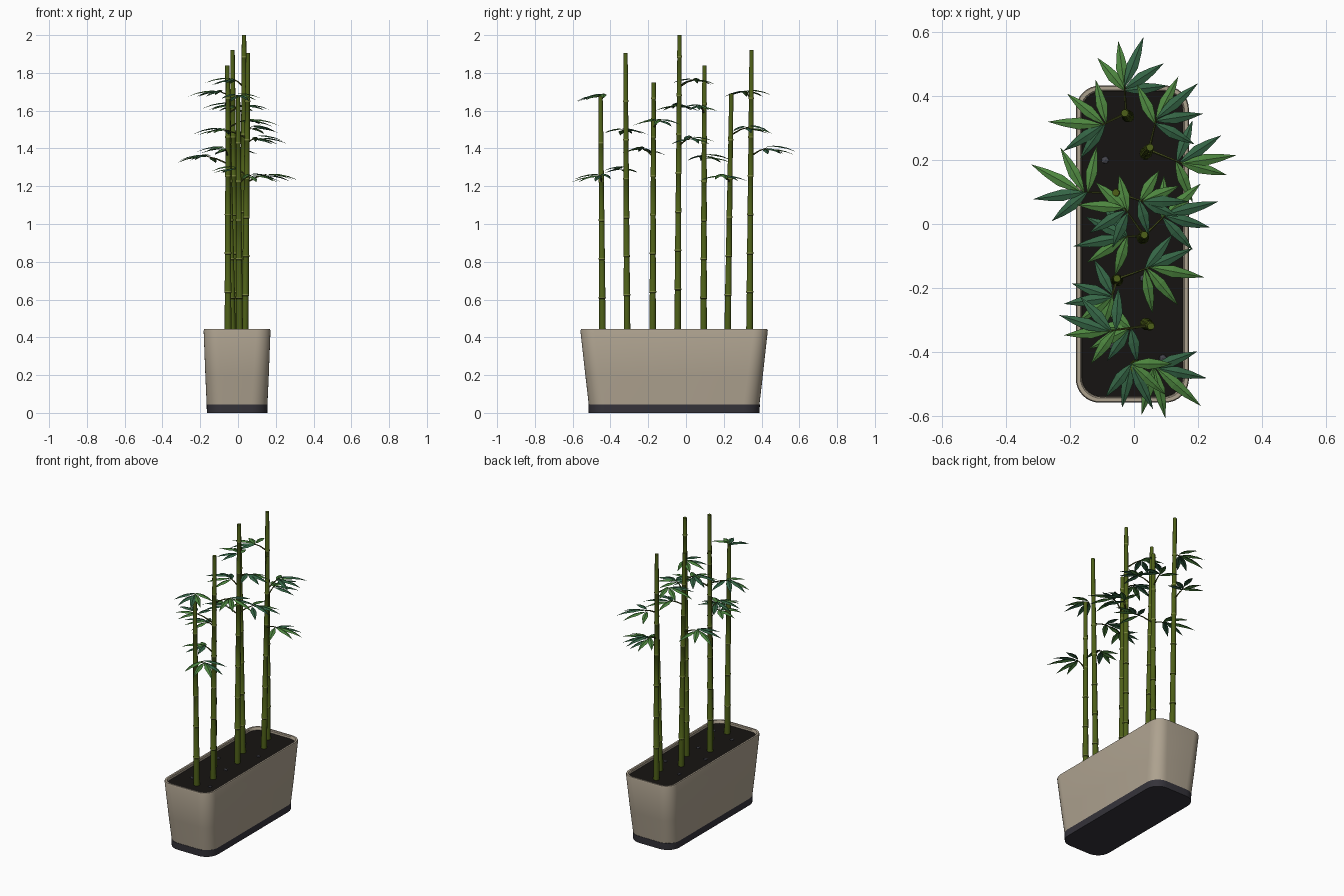
import bpy, bmesh, math, random
from mathutils import Vector

if "Cube" in bpy.data.objects:
    bpy.data.objects.remove(bpy.data.objects["Cube"])
random.seed(4)

def mat(name, r, g, b):
    m = bpy.data.materials.new(name)
    m.diffuse_color = (r, g, b, 1)
    m.use_nodes = True
    m.node_tree.nodes["Principled BSDF"].inputs["Base Color"].default_value = m.diffuse_color
    return m

POT = mat("beige pot", .42, .36, .275)
BASE = mat("dark base", .035, .033, .042)
SOIL = mat("black soil", .008, .007, .006)
STALK = mat("stalk green", .075, .115, .009)
NODE = mat("node light green", .19, .23, .045)
TWIG = mat("twig olive", .06, .075, .012)
LEAF_D = mat("leaf dark green", .035, .13, .06)
LEAF_L = mat("leaf light green", .075, .24, .05)
STONE = mat("grey pebble", .06, .06, .075)

def finish(name, bm, mats, smooth=None):
    bmesh.ops.recalc_face_normals(bm, faces=bm.faces)
    me = bpy.data.meshes.new(name)
    bm.to_mesh(me)
    bm.free()
    for m in mats:
        me.materials.append(m)
    ob = bpy.data.objects.new(name, me)
    bpy.context.collection.objects.link(ob)
    if smooth:
        bpy.ops.object.select_all(action='DESELECT')
        bpy.context.view_layer.objects.active = ob
        ob.select_set(True)
        bpy.ops.object.shade_smooth_by_angle(angle=math.radians(smooth))
    return ob

def loft(bm, rings, caps=(True, True), idx=None):
    """Bridge rings of points; idx gives a material per band."""
    vs = [[bm.verts.new(p) for p in r] for r in rings]
    n = len(vs[0])
    for k in range(len(vs) - 1):
        for i in range(n):
            j = (i + 1) % n
            f = bm.faces.new((vs[k][i], vs[k][j], vs[k+1][j], vs[k+1][i]))
            if idx:
                f.material_index = idx[k]
    if caps[0]:
        bm.faces.new(vs[0][::-1])
    if caps[1]:
        bm.faces.new(vs[-1])

CX, CY = -.005, -.063
def rounded(z, hx, hy, r, seg=8):
    pts = []
    for q, (sx, sy) in enumerate(((1, 1), (-1, 1), (-1, -1), (1, -1))):
        for i in range(seg + 1):
            a = math.pi / 2 * (q + i / seg)
            pts.append((CX + sx*(hx-r) + r*math.cos(a), CY + sy*(hy-r) + r*math.sin(a), z))
    return pts

def tray(name, rings, m, caps=(True, True), smooth=35):
    bm = bmesh.new()
    loft(bm, [rounded(*r) for r in rings], caps)
    finish(name, bm, [m], smooth)

# planter: base, tapered body with rim, soil
tray("planter_base", [(0, .16, .452, .085), (.045, .161, .454, .085)], BASE)
tray("planter_body", [(.045, .161, .452, .085), (.2, .168, .47, .08), (.435, .177, .496, .075),
                      (.443, .174, .493, .072), (.443, .163, .482, .064), (.438, .159, .478, .06),
                      (.40, .157, .476, .06)], POT, (True, False))
tray("soil", [(.39, .156, .475, .06), (.425, .158, .477, .06)], SOIL)

# pebbles on the soil
bm = bmesh.new()
for x, y in ((.03, -.17), (-.07, -.38), (.08, .1), (-.09, .2), (.09, -.42), (-.1, -.06)):
    r = bmesh.ops.create_icosphere(bm, subdivisions=1, radius=.013)
    for v in r["verts"]:
        v.co = Vector((v.co.x + x, v.co.y + y, v.co.z*.5 + .427))
finish("pebbles", bm, [STONE])

# stalks: base x, y, top x, y, z
STALKS = [(.008, -.442, .0, -.452, 1.68), (.037, -.312, .053, -.32, 1.905),
          (-.053, -.177, -.053, -.171, 1.75), (.027, -.045, .032, -.034, 2.0),
          (-.03, .093, -.057, .098, 1.84), (.036, .22, .05, .24, 1.69),
          (-.018, .336, -.029, .347, 1.92)]

def stalk_point(s, z):
    x0, y0, x1, y1, h = STALKS[s]
    t = (z - .42) / (h - .42)
    return Vector((x0 + (x1-x0)*t, y0 + (y1-y0)*t, z)), .0185 - .0065*t

def circle(c, r, n=10):
    return [(c.x + r*math.cos(2*math.pi*i/n), c.y + r*math.sin(2*math.pi*i/n), c.z) for i in range(n)]

for s, (_, _, _, _, h) in enumerate(STALKS):
    bm = bmesh.new()
    prof, idx = [(.42, 1)], []
    z = .61 + .015 * (s % 4)
    while z < h - .06:
        prof += [(z-.006, .95), (z-.003, 1.12), (z+.004, 1.12), (z+.007, 1.02)]
        idx += [0, 0, 1, 0]
        z += .205
    prof.append((h, .95))
    idx.append(0)
    rings = []
    for z, k in prof:
        c, r = stalk_point(s, z)
        rings.append(circle(c, r*k))
    loft(bm, rings, idx=idx)
    finish(f"stalk_{s+1}", bm, [STALK, NODE], 40)

def tube(bm, pts, r0, r1, n=5):
    rings = []
    for i, p in enumerate(pts):
        d = (pts[min(i+1, len(pts)-1)] - pts[max(i-1, 0)]).normalized()
        u = d.cross(Vector((0, 0, 1))).normalized()
        w = u.cross(d)
        r = r0 + (r1-r0) * i / (len(pts)-1)
        rings.append([p + r*(u*math.cos(2*math.pi*k/n) + w*math.sin(2*math.pi*k/n)) for k in range(n)])
    loft(bm, rings)

def leaf(bm, base, ang, length, width, m):
    """Pointed leaf folded along its midrib, arching down to the tip."""
    d = Vector((math.cos(ang), math.sin(ang), 0))
    side = Vector((-d.y, d.x, 0))
    rows = []
    for t, w in ((0, .08), (.2, .65), (.42, 1), (.7, .65), (1, 0)):
        c = base + d*length*t + Vector((0, 0, length*(.16*t - .34*t*t)))
        e = side*width*w - Vector((0, 0, width*w*.35))
        e2 = -side*width*w - Vector((0, 0, width*w*.35))
        rows.append([bm.verts.new(c + e), bm.verts.new(c), bm.verts.new(c + e2)] if w else [bm.verts.new(c)])
    for a, b in zip(rows, rows[1:]):
        for i in (0, 1):
            f = (a[i], a[i+1], b[i+1], b[i]) if len(b) > 1 else (a[i], a[i+1], b[0])
            bm.faces.new(f).material_index = m

# leaf sprays: stalk, height, hub x, y, main leaf tip x, y
SPRAYS = [(0, 1.675, -.01, -.435, .06, -.58), (0, 1.25, .07, -.45, .21, -.57),
          (1, 1.49, -.08, -.335, -.235, -.285), (1, 1.29, -.02, -.33, -.14, -.39),
          (2, 1.39, -.07, -.23, -.22, -.25), (2, 1.545, .05, -.135, .22, -.167),
          (3, 1.62, -.03, -.04, -.19, -.07), (3, 1.76, -.03, .05, -.18, .06),
          (3, 1.45, .1, .03, .264, .07), (4, 1.35, -.165, .1, -.323, .187),
          (4, 1.62, .03, .07, .17, .07), (5, 1.255, .15, .19, .32, .215),
          (5, 1.505, .07, .33, .2, .44), (6, 1.695, -.1, .31, -.27, .32),
          (6, 1.395, -.03, .43, .03, .585)]

twigs, leaves = bmesh.new(), bmesh.new()
for k, (s, z, hx, hy, tx, ty) in enumerate(SPRAYS):
    hub = Vector((hx, hy, z + .008))
    p0, _ = stalk_point(s, min(z - .035, STALKS[s][4] - .02))
    mid = p0.lerp(hub, .55) + Vector((0, 0, .006))
    tube(twigs, [p0, mid, hub], .005, .0025)
    main = math.atan2(ty - hy, tx - hx)
    top = math.hypot(tx - hx, ty - hy)
    for i, (da, ln) in enumerate(((0, 1), (.5, .9), (-.55, .88), (1.15, .8), (-1.2, .82))):
        if i:
            da += random.uniform(-.15, .15)
        base = hub.lerp(mid, abs(da) * .3)
        leaf(leaves, base + Vector((0, 0, random.uniform(-.008, .012))), main + da, top * ln,
             .0185 * (.85 + .15*ln), (i + k) % 2)
finish("twigs", twigs, [TWIG], 60)
finish("leaves", leaves, [LEAF_D, LEAF_L])
